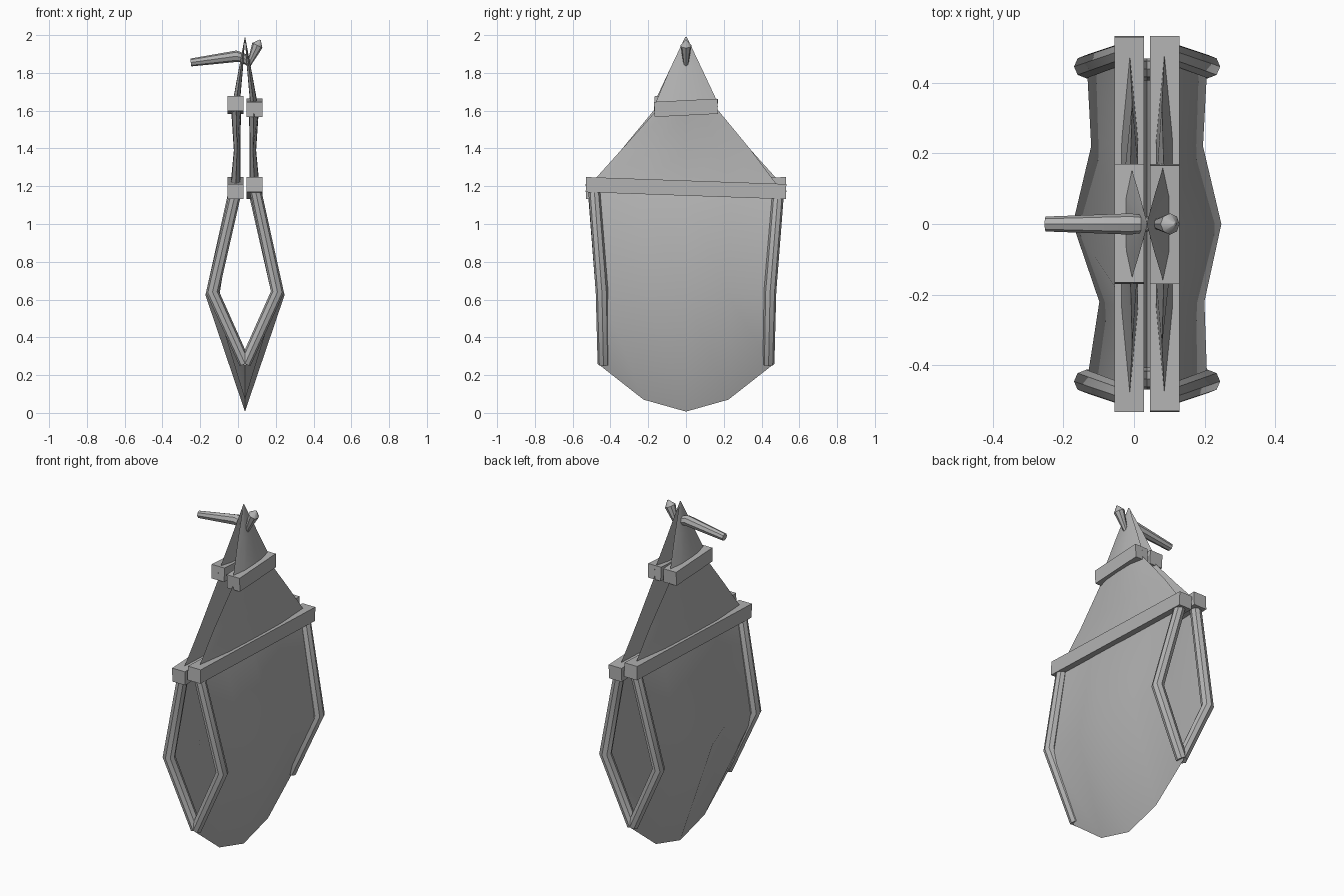
import bpy, bmesh, math
from mathutils import Vector, Matrix

cube = bpy.data.objects.get("Cube")
if cube:
    bpy.data.objects.remove(cube, do_unlink=True)

GREY = (0.45, 0.45, 0.45, 1.0)
mat = bpy.data.materials.new("plain_grey")
mat.use_nodes = True
mat.diffuse_color = GREY
mat.node_tree.nodes["Principled BSDF"].inputs["Base Color"].default_value = GREY

MID = 0.037  # plane between the two halves


def finish(name, bm, smooth=None):
    bmesh.ops.recalc_face_normals(bm, faces=bm.faces[:])
    mesh = bpy.data.meshes.new(name)
    bm.to_mesh(mesh)
    bm.free()
    mesh.materials.append(mat)
    obj = bpy.data.objects.new(name, mesh)
    bpy.context.scene.collection.objects.link(obj)
    if smooth:
        bpy.ops.object.select_all(action='DESELECT')
        obj.select_set(True)
        bpy.context.view_layer.objects.active = obj
        bpy.ops.object.shade_smooth_by_angle(angle=math.radians(smooth))
    return obj


def loft(name, rings, closed=True, smooth=None):
    """Skin a list of equal-length point rows; closed rows get end caps."""
    bm = bmesh.new()
    rows = [[bm.verts.new(p) for p in ring] for ring in rings]
    n = len(rows[0])
    for a, b in zip(rows, rows[1:]):
        for i in range(n if closed else n - 1):
            j = (i + 1) % n
            bm.faces.new((a[i], a[j], b[j], b[i]))
    if closed:
        bm.faces.new(rows[0])
        bm.faces.new(rows[-1])
    return finish(name, bm, smooth)


def tube(name, path, radii, sides=8):
    """Tube along a path lying in an x-z plane, mitred at the bends."""
    pts = [Vector(p) for p in path]
    across = Vector((0, 1, 0))
    rings = []
    for i, p in enumerate(pts):
        d0 = (p - pts[max(i - 1, 0)]).normalized()
        d1 = (pts[min(i + 1, len(pts) - 1)] - p).normalized()
        tangent = (d0 + d1).normalized()
        normal = across.cross(tangent).normalized()
        stretch = 1 / max(0.6, tangent.dot(d1 if d1.length else d0))
        rings.append([p + radii[i] * (across * math.cos(a) + normal * stretch * math.sin(a))
                      for a in (math.tau * k / sides for k in range(sides))])
    return loft(name, rings, smooth=40)


def bar(name, x, z, length, tilt):
    bm = bmesh.new()
    bmesh.ops.create_cube(bm, size=1)
    bmesh.ops.transform(bm, verts=bm.verts, matrix=Matrix.Translation((x, 0, z))
                        @ Matrix.Rotation(tilt, 4, 'X')
                        @ Matrix.Diagonal((0.083, length, 0.08, 1)))
    finish(name, bm)


def lens(x, thick, width, z, slope=0):
    """Thin pointed cross-section of a padded panel."""
    shape = ((-1, 0), (-0.5, 0.9), (0, 1), (0.5, 0.9), (1, 0), (0.5, -0.9), (0, -1), (-0.5, -0.9))
    return [(x + thick * t, width * y, z + slope * width * y) for y, t in shape]


for side, label in ((1, "left"), (-1, "right")):
    def at(offset):
        return MID + side * offset

    # Clamping bars, tilted opposite ways on the two halves
    low_slope, high_slope = -0.035 * side, 0.05 * side
    low_z = 1.19
    high_z = 1.615 if side > 0 else 1.63
    bar(label + "_lower_bar", at(0.05), low_z, 1.06, math.atan(low_slope))
    bar(label + "_upper_bar", at(0.05), high_z, 0.335, math.atan(high_slope))

    # Padded panels above the lower bar
    loft(label + "_middle_panel", [
        lens(at(0.05), 0.027, 0.50, 1.20, low_slope),
        lens(at(0.042), 0.017, 0.345, 1.39),
        lens(at(0.047), 0.026, 0.165, 1.60, high_slope)], smooth=60)
    loft(label + "_top_panel", [
        lens(at(0.048), 0.02, 0.17, 1.63, high_slope),
        lens(at(0.022), 0.011, 0.085, 1.82),
        lens(at(0.0), 0.001, 0.004, 1.99)], smooth=60)

    # Bulging lower sheet: straight top, kinked belly, rounded bottom edge
    columns = ((-0.445, 0.17, 0.25), (-0.22, 0.162 if side > 0 else 0.135, 0.07),
               (0, 0.21, 0.007),
               (0.22, 0.158, 0.07), (0.445, 0.17, 0.25))
    top = [(at(0.052), y * 1.08, 1.17 + low_slope * y) for y, b, f in columns]
    belly = [(at(b), y, 0.625) for y, b, f in columns]
    foot = [(at(0), y * 1.02, f) for y, b, f in columns]
    loft(label + "_lower_sheet", [top, belly, foot], closed=False, smooth=180)

    # Edge tubes at the front and back rims
    for end, place in ((-1, "front"), (1, "back")):
        tube(label + "_" + place + "_edge_tube",
             [(at(0.053), 0.487 * end, 1.17 + low_slope * 0.487 * end),
              (at(0.172), 0.445 * end, 0.64),
              (at(0.0), 0.437 * end, 0.26)], (0.031, 0.033, 0.031))

# Hooked peg through the tip
tube("peg", [(-0.25, 0, 1.855), (-0.01, 0, 1.888), (0.03, 0, 1.878), (0.058, 0, 1.85),
             (0.102, 0, 1.945), (0.118, 0, 1.975)],
     (0.021, 0.03, 0.024, 0.013, 0.03, 0.003))
